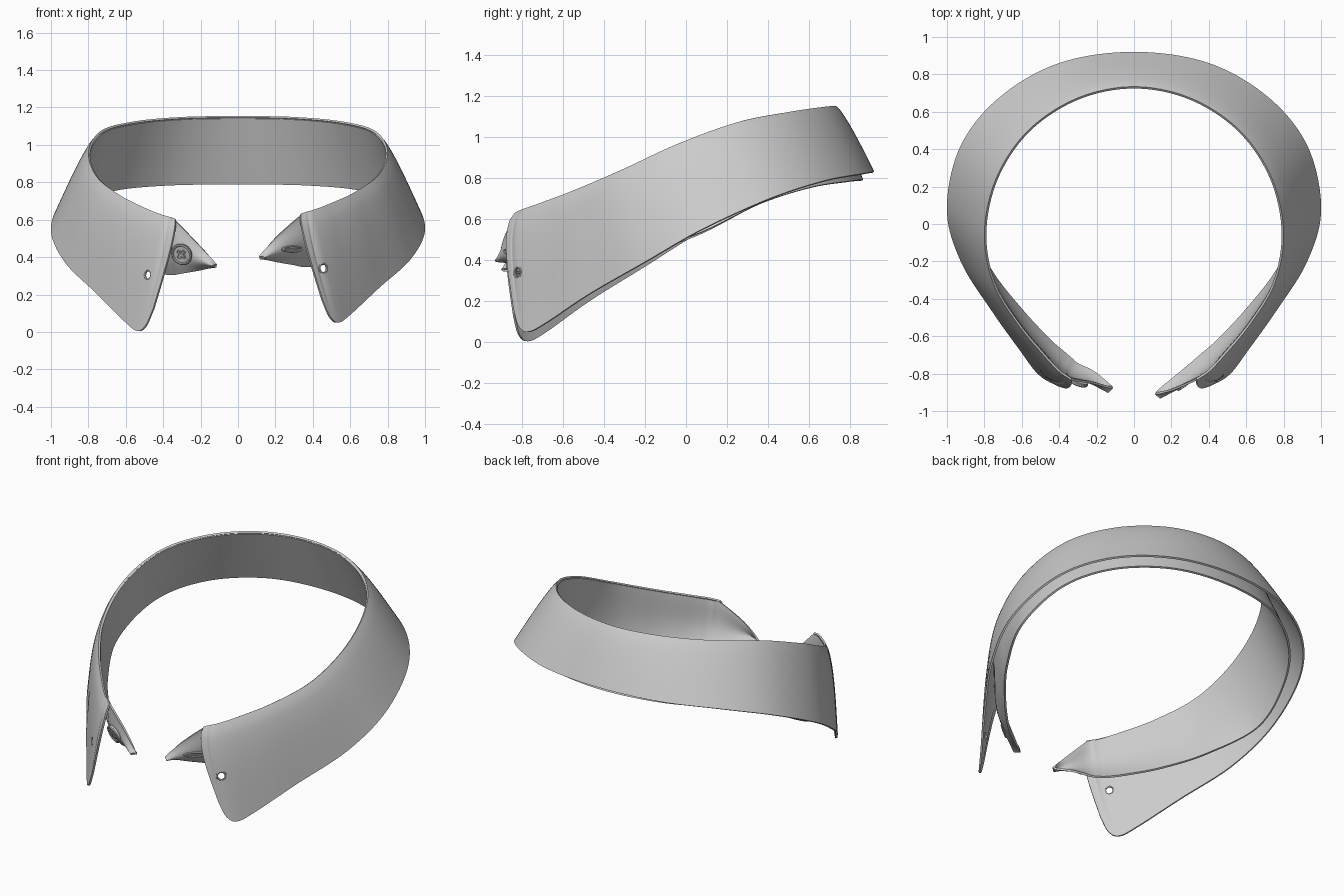
import bpy, math
from mathutils import Vector, Matrix
from mathutils.bvhtree import BVHTree

if "Cube" in bpy.data.objects:
    bpy.data.objects.remove(bpy.data.objects["Cube"])

# Stations from centre back to front: fold line, leaf edge, stand lower edge
STATIONS = [
    ((0, .73, 1.15), (0, .915, .83), (0, .86, .79)),
    ((.30, .67, 1.145), (.40, .855, .82), (.37, .80, .785)),
    ((.56, .50, 1.12), (.72, .67, .785), (.67, .61, .755)),
    ((.73, .25, 1.07), (.925, .41, .70), (.855, .36, .675)),
    ((.795, -.04, .965), (.995, .08, .55), (.91, .06, .53)),
    ((.75, -.31, .84), (.92, -.20, .39), (.77, -.24, .44)),
    ((.62, -.53, .745), (.75, -.47, .235), (.60, -.46, .385)),
    ((.48, -.70, .68), (.60, -.68, .095), (.45, -.62, .36)),
    ((.40, -.785, .65), (.535, -.77, .05), (.37, -.69, .35)),
    ((.365, -.81, .64), (.49, -.815, .08), (.335, -.72, .352)),
    ((.335, -.83, .63), (.45, -.84, .17), (.30, -.75, .36)),
]
# Stand tips beyond the leaf: upper edge, lower edge
TIPS = [
    ((.22, -.88, .53), (.22, -.815, .375)),
    ((.15, -.90, .455), (.15, -.87, .39)),
    ((.115, -.905, .41), (.115, -.90, .395)),
]


def both_sides(points, tip_start=99):
    """Full curve left to right; the left side hangs slightly lower."""
    right = [Vector(p) for p in points]
    left = []
    for i, p in enumerate(right[1:], 1):
        drop = .045 * min(1, max(0, (.2 - p.y) / .95)) * (1 if p.z < .6 else .6)
        left.append(Vector((-p.x, p.y * (.965 if i >= tip_start else 1), p.z - drop)))
    return left[::-1] + right


def spline(pts, n=10):
    """Catmull-Rom samples through the points."""
    q = [2 * pts[0] - pts[1]] + pts + [2 * pts[-1] - pts[-2]]
    out = []
    for i in range(1, len(q) - 2):
        a, b, c, d = q[i - 1:i + 3]
        for k in range(n):
            t = k / n
            out.append(.5 * (2 * b + (c - a) * t + (2 * a - 5 * b + 4 * c - d) * t * t
                             + (3 * b - a - 3 * c + d) * t ** 3))
    return out + [pts[-1]]


def activate(ob):
    bpy.ops.object.select_all(action='DESELECT')
    ob.select_set(True)
    bpy.context.view_layer.objects.active = ob


def sheet(name, upper, lower, guide, bulge, power, sweep=0, rows=14):
    """Curved band lofted between two curves, bowed outwards."""
    verts, faces = [], []
    n = len(upper)
    for i in range(n):
        tan = guide[min(i + 1, n - 1)] - guide[max(i - 1, 0)]
        tan.z = 0
        tan.normalize()
        out = Vector((-tan.y, tan.x, 0))
        w = min(1, max(0, -guide[i].y / .8))
        fwd = tan * (1 if i > n / 2 else -1)
        for j in range(rows + 1):
            t = j / rows
            s = math.sin(math.pi * t ** power)
            off = out * (bulge[0] + (bulge[1] - bulge[0]) * w) + fwd * sweep * w ** 4
            verts.append(upper[i].lerp(lower[i], t) + off * s)
    for i in range(n - 1):
        for j in range(rows):
            a = i * (rows + 1) + j
            faces.append((a, a + 1, a + rows + 2, a + rows + 1))
    me = bpy.data.meshes.new(name)
    me.from_pydata(verts, [], faces)
    me.update()
    ob = bpy.data.objects.new(name, me)
    bpy.context.collection.objects.link(ob)
    return ob, BVHTree.FromPolygons(verts, faces)


def frame(tree, x, z):
    """Matrix on the sheet seen from the front at x, z, with local z outwards."""
    loc, nor, _, _ = tree.ray_cast(Vector((x, -3, z)), Vector((0, 1, 0)))
    if nor.y > 0:
        nor = -nor
    ax = Vector((0, 0, 1)).cross(nor).normalized()
    ay = nor.cross(ax)
    m = Matrix((ax, ay, nor)).transposed().to_4x4()
    m.translation = loc
    return m


def place(name, m, loc=(0, 0, 0), scale=(1, 1, 1), turn=0):
    ob = bpy.context.object
    ob.name = name
    ob.matrix_world = (m @ Matrix.Translation(loc) @ Matrix.Rotation(turn, 4, 'Z')
                       @ Matrix.Diagonal((*scale, 1)))
    activate(ob)
    bpy.ops.object.shade_smooth_by_angle(angle=math.radians(40))
    return ob


def ring(name, m, r, thick, loc=(0, 0, 0), scale=(1, 1, 1), turn=0):
    bpy.ops.mesh.primitive_torus_add(major_radius=r, minor_radius=thick,
                                     major_segments=32, minor_segments=8)
    return place(name, m, loc, scale, turn)


def disc(name, m, r, depth, loc=(0, 0, 0)):
    bpy.ops.mesh.primitive_cylinder_add(radius=r, depth=depth, vertices=32)
    return place(name, m, loc)


def bar(name, m, size, loc=(0, 0, 0), turn=0):
    bpy.ops.mesh.primitive_cube_add(size=1)
    return place(name, m, loc, size, turn)


def finish(ob, cutters=()):
    """Give the sheet thickness, cut holes and smooth it."""
    activate(ob)
    sol = ob.modifiers.new("thickness", 'SOLIDIFY')
    sol.thickness, sol.offset = .012, 0
    bpy.ops.object.modifier_apply(modifier=sol.name)
    for c in cutters:
        b = ob.modifiers.new("hole", 'BOOLEAN')
        b.operation, b.solver, b.object = 'DIFFERENCE', 'EXACT', c
        bpy.ops.object.modifier_apply(modifier=b.name)
    for c in cutters:
        bpy.data.objects.remove(c)
    bpy.ops.object.shade_smooth_by_angle(angle=math.radians(40))


# Turned-down leaf
fold = spline(both_sides([s[0] for s in STATIONS]))
edge = spline(both_sides([s[1] for s in STATIONS]))
leaf, leaf_tree = sheet("collar_leaf", fold, edge, fold, (.012, .026), .6, .035)

# Inner stand with pointed tips
n = len(STATIONS)
top = spline(both_sides([s[0] for s in STATIONS] + [t[0] for t in TIPS], n))
low = spline(both_sides([s[2] for s in STATIONS] + [t[1] for t in TIPS], n))
for i, p in enumerate(top):
    p.z -= .008
stand, stand_tree = sheet("collar_stand", top, low, low, (0, .035), 1.3)

# Point holes in the leaf, with raised rims
cutters = []
for side, x, z in (("right", .455, .34), ("left", -.48, .305)):
    m = frame(leaf_tree, x, z)
    c = disc("hole_cutter_" + side, m, .023, .15)
    c.hide_render = True
    cutters.append(c)
    ring("hole_rim_" + side, m, .026, .007)
bpy.context.view_layer.update()
finish(leaf, cutters)
finish(stand)

# Button on the left tip
m = frame(stand_tree, -.295, .42)
disc("button", m, .056, .016, (0, 0, .012))
ring("button_rim", m, .052, .008, (0, 0, .018))
for i in range(4):
    a = math.radians(45 + 90 * i)
    ring("button_eye", m, .010, .003, (.019 * math.cos(a), .019 * math.sin(a), .020))
for a in (45, -45):
    bar("button_thread", m, (.044, .007, .006), (0, 0, .021), math.radians(a))

# Buttonhole on the right tip
m = frame(stand_tree, .285, .445)
ring("buttonhole_stitching", m, .05, .010, (0, 0, .007), (1.25, .32, .6))
bar("buttonhole_slit", m, (.09, .006, .008), (0, 0, .006))
